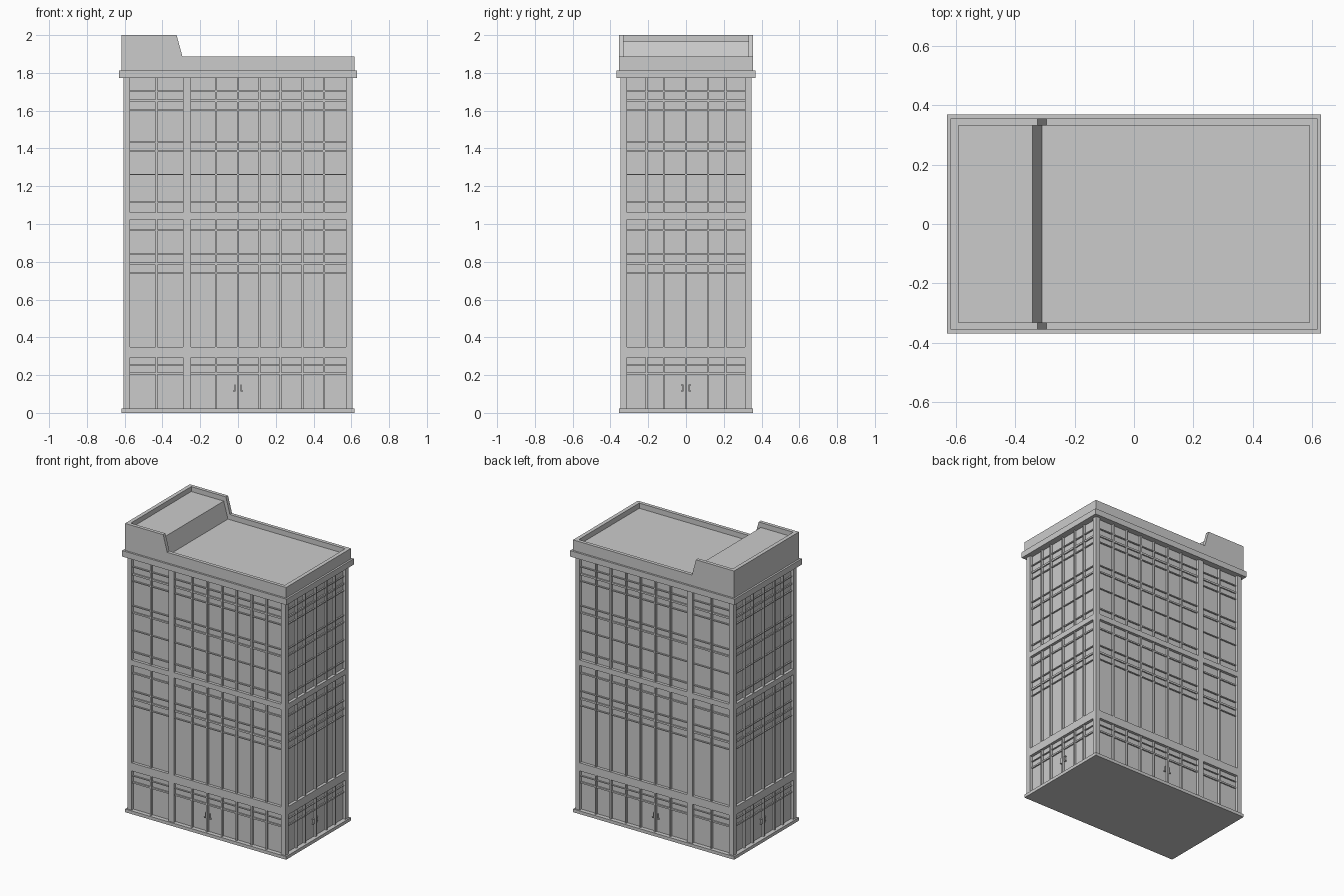
import bpy, bmesh

if "Cube" in bpy.data.objects:
    bpy.data.objects.remove(bpy.data.objects["Cube"])

HX, HY = 0.606, 0.346      # wall half sizes
D = 0.02                   # window recess depth
TOP = 1.775


def make(name, bm):
    bmesh.ops.recalc_face_normals(bm, faces=bm.faces)
    me = bpy.data.meshes.new(name)
    bm.to_mesh(me)
    bm.free()
    ob = bpy.data.objects.new(name, me)
    bpy.context.collection.objects.link(ob)
    return ob


def add_box(bm, x0, x1, y0, y1, z0, z1):
    vs = bmesh.ops.create_cube(bm, size=1)["verts"]
    for v in vs:
        v.co.x = x1 if v.co.x > 0 else x0
        v.co.y = y1 if v.co.y > 0 else y0
        v.co.z = z1 if v.co.z > 0 else z0


def box(name, *dims):
    bm = bmesh.new()
    add_box(bm, *dims)
    return make(name, bm)


def add_prism(bm, profile, y0, y1):
    f = bm.faces.new([bm.verts.new((x, y0, z)) for x, z in profile])
    ext = bmesh.ops.extrude_face_region(bm, geom=[f])["geom"]
    for v in ext:
        if isinstance(v, bmesh.types.BMVert):
            v.co.y = y1


def wall_parts(name, axis, rects, depth):
    """Rects (u0, u1, z0, z1) raised by depth from the glass on two opposite walls."""
    bm = bmesh.new()
    half = HY if axis == "x" else HX
    for s in (-1, 1):
        a, b = sorted((s * (half - D - 0.005), s * (half - D + depth)))
        for u0, u1, z0, z1 in rects:
            if axis == "x":
                add_box(bm, u0, u1, a, b, z0, z1)
            else:
                add_box(bm, a, b, u0, u1, z0, z1)
    return make(name, bm)


# glass core, plinth and cornice
box("glass_core", -HX + D, HX - D, -HY + D, HY - D, 0, 1.8)
box("plinth", -0.617, 0.617, -0.355, 0.355, 0, 0.022)
box("cornice", -0.63, 0.63, -0.368, 0.368, 1.772, 1.813)

# corner piers
bm = bmesh.new()
for sx in (-1, 1):
    for sy in (-1, 1):
        x0, x1 = sorted((sx * 0.573, sx * HX))
        y0, y1 = sorted((sy * 0.312, sy * HY))
        add_box(bm, x0, x1, y0, y1, 0.01, TOP)
make("corner_piers", bm)

# wall bands, mullions and floor lines for the long and short walls
BANDS = [(0.294, 0.35), (1.025, 1.062)]
LINES = [(0.204, 0.215), (0.252, 0.257), (0.737, 0.743), (0.783, 0.796),
         (0.838, 0.845), (0.962, 0.972), (1.11, 1.118), (1.26, 1.266),
         (1.38, 1.391), (1.429, 1.436), (1.6, 1.607), (1.645, 1.658),
         (1.699, 1.706)]
WALLS = {
    "front_back": ("x", 0.573, [-0.431, -0.116, 0, 0.114, 0.225, 0.341, 0.455]),
    "side": ("y", 0.312, [-0.21, -0.118, 0, 0.118, 0.21]),
}
for key, (axis, w, mull) in WALLS.items():
    wall_parts(key + "_bands", axis, [(-w, w, a, b) for a, b in BANDS], D)
    wall_parts(key + "_mullions", axis,
               [(u - 0.005, u + 0.005, 0.02, TOP) for u in mull], 0.015)
    wall_parts(key + "_floor_lines", axis, [(-w, w, a, b) for a, b in LINES], 0.009)
wall_parts("wide_pier", "x", [(-0.291, -0.249, 0.01, TOP)], D)

# door handles either side of the centre mullion
for key, axis, feet in (("front_back", "x", [0.112]), ("side", "y", [0.112, 0.144])):
    rects = []
    for s in (-1, 1):
        rects.append((s * 0.016 - 0.003, s * 0.016 + 0.003, 0.112, 0.15))
        a, b = sorted((s * 0.019, s * 0.027))
        rects += [(a, b, z, z + 0.006) for z in feet]
    wall_parts(key + "_door_handles", axis, rects, 0.01)

# stepped parapet around the roof
X, Y, XI, YI = 0.617, 0.355, 0.59, 0.331
LOW, HIGH, BASE = 1.886, 2.0, 1.81
bm = bmesh.new()
profile = [(-X, BASE), (X, BASE), (X, LOW), (-0.294, LOW), (-0.325, HIGH), (-X, HIGH)]
for s in (-1, 1):
    add_prism(bm, profile, s * YI, s * Y)
add_box(bm, -X, -XI, -YI, YI, BASE, HIGH)
add_box(bm, XI, X, -YI, YI, BASE, LOW)
make("parapet", bm)

# roof deck with raised penthouse end
bm = bmesh.new()
add_prism(bm, [(-XI, BASE), (XI, BASE), (XI, 1.85), (-0.309, 1.85),
               (-0.341, 1.966), (-XI, 1.966)], -YI, YI)
make("roof_deck", bm)
